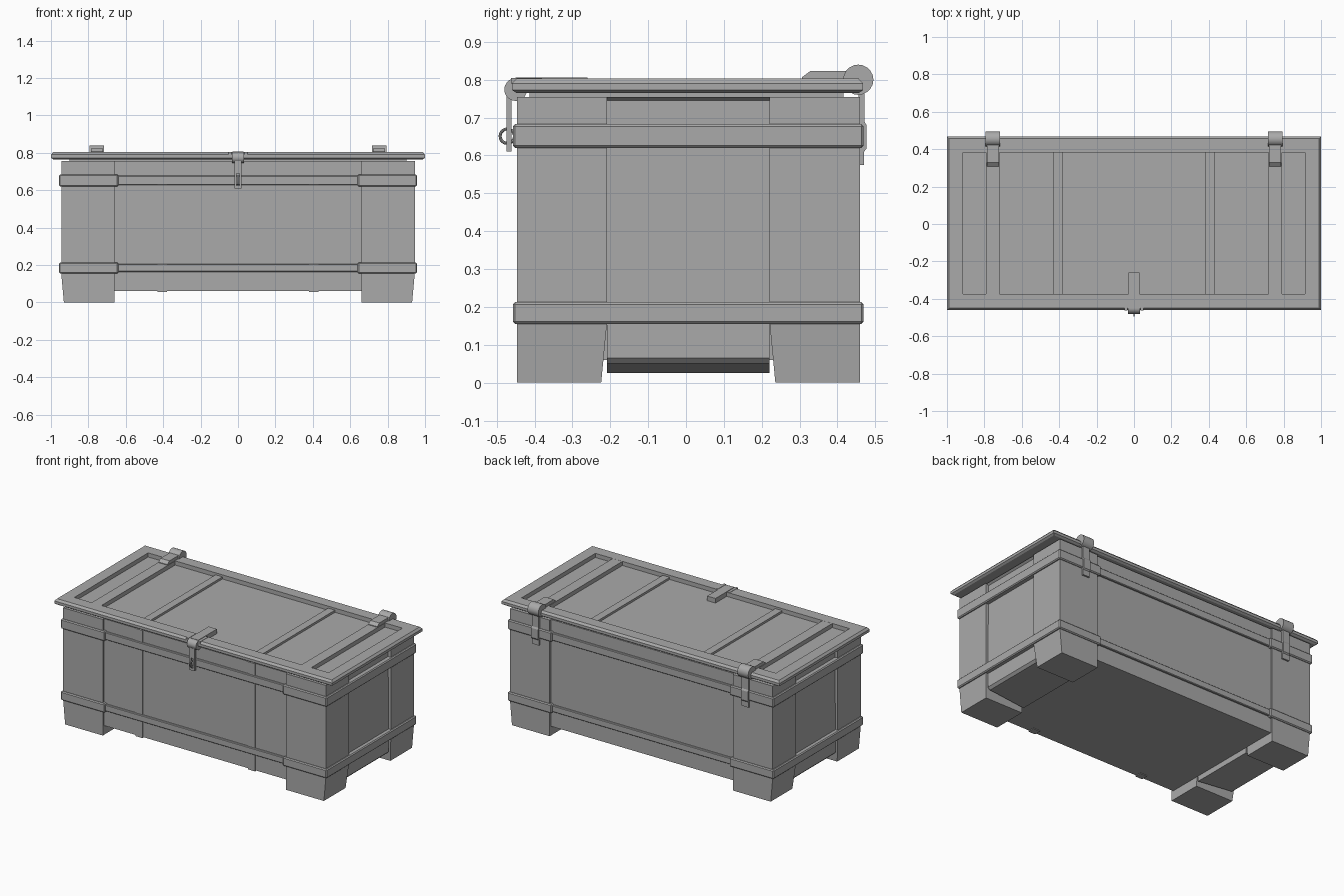
import bpy, bmesh, math
from mathutils import Matrix

if "Cube" in bpy.data.objects:
    bpy.data.objects.remove(bpy.data.objects["Cube"], do_unlink=True)

grey = bpy.data.materials.new("plain_grey")
grey.use_nodes = True
colour = (0.4, 0.4, 0.4, 1)
grey.diffuse_color = colour
grey.node_tree.nodes["Principled BSDF"].inputs["Base Color"].default_value = colour

CY = 0.006            # depth centre of the chest
POST_X, POST_Y = 0.945, 0.453
GAP_X, GAP_Y = 0.66, 0.215


def finish(name, bm, smooth=False):
    bmesh.ops.recalc_face_normals(bm, faces=bm.faces)
    mesh = bpy.data.meshes.new(name)
    bm.to_mesh(mesh)
    bm.free()
    mesh.materials.append(grey)
    obj = bpy.data.objects.new(name, mesh)
    bpy.context.collection.objects.link(obj)
    if smooth:
        bpy.ops.object.select_all(action='DESELECT')
        obj.select_set(True)
        bpy.context.view_layer.objects.active = obj
        bpy.ops.object.shade_smooth_by_angle(angle=math.radians(35))
    return obj


def box(name, xs, ys, zs, bevel=0, move=None):
    bm = bmesh.new()
    bmesh.ops.create_cube(bm, size=1)
    for v in bm.verts:
        for i, (a, b) in enumerate((xs, ys, zs)):
            v.co[i] = (a + b) / 2 + v.co[i] * (b - a)
        if move:
            move(v.co)
    if bevel:
        bmesh.ops.bevel(bm, geom=bm.edges[:], offset=bevel, segments=1, affect='EDGES')
    return finish(name, bm)


def prism(name, outline, axis, start, end):
    """Extrude an outline along x or y; points are (y, z) or (x, z)."""
    bm = bmesh.new()
    put = (lambda p: (start, *p)) if axis == 'x' else (lambda p: (p[0], start, p[1]))
    face = bm.faces.new([bm.verts.new(put(p)) for p in outline])
    new = bmesh.ops.extrude_face_region(bm, geom=[face])["geom"]
    shift = (end - start, 0, 0) if axis == 'x' else (0, end - start, 0)
    bmesh.ops.translate(bm, vec=shift, verts=[g for g in new if isinstance(g, bmesh.types.BMVert)])
    return finish(name, bm)


def barrel(name, x, y, z, radius, width):
    bm = bmesh.new()
    bmesh.ops.create_cone(bm, cap_ends=True, segments=20, radius1=radius, radius2=radius, depth=width,
                          matrix=Matrix.Translation((x, y, z)) @ Matrix.Rotation(math.pi / 2, 4, 'Y'))
    return finish(name, bm, True)


# Main body
box("body", (-0.9, 0.9), (CY - 0.44, CY + 0.44), (0.06, 0.755))
box("lid_lip", (-0.9, 0.9), (CY - 0.42, CY + 0.41), (0.75, 0.77))

for s, side in ((1, "left"), (-1, "right")):
    span = lambda a, b: tuple(sorted((s * a, s * b)))

    # End panel with sloping skirt and top moulding
    outline = [(0.66, 0.025), (0.9, 0.05), (0.915, 0.05), (0.93, 0.065),
               (0.925, 0.745), (0.938, 0.755), (0.66, 0.755)]
    prism(side + "_end_panel", [(s * x, z) for x, z in outline], 'y', CY - GAP_Y, CY + GAP_Y)

    # Corner posts and tapered feet
    for t, end in ((-1, "front"), (1, "back")):
        ys = tuple(sorted((CY + t * GAP_Y, CY + t * POST_Y)))

        def taper(co):
            if co.z < 0.1:
                if abs(co.x) > 0.8:
                    co.x -= s * 0.014
                if abs(co.y - CY) < 0.3:
                    co.y += t * 0.015
        box(f"{end}_{side}_post", span(GAP_X, POST_X), ys, (0.155, 0.755))
        box(f"{end}_{side}_foot", span(GAP_X, POST_X), ys, (0, 0.155), move=taper)

    # Bands wrapping the ends
    for level, z0, z1 in (("lower", 0.155, 0.213), ("upper", 0.62, 0.683)):
        box(f"{side}_{level}_end_band", span(0.64, 0.957), (CY - 0.463, CY + 0.463), (z0, z1), 0.006)

    # Front battens
    box(side + "_front_batten", span(0.38, 0.43), (CY - 0.445, CY - 0.4), (0.055, 0.755))

    # Lid ribs
    box(side + "_outer_rib", span(0.72, 0.79), (CY - 0.385, CY + 0.385), (0.77, 0.8025))
    box(side + "_inner_rib", span(0.38, 0.43), (CY - 0.385, CY + 0.385), (0.77, 0.79))

    # Rear hinge: strap, knuckle and hanging plate
    hx = s * 0.755
    prism(side + "_hinge_strap", [(0.307, 0.8), (0.307, 0.807), (0.328, 0.823), (0.46, 0.823), (0.46, 0.8)],
          'x', hx - 0.032, hx + 0.032)
    barrel(side + "_hinge_knuckle", hx, 0.455, 0.8, 0.04, 0.078)
    prism(side + "_hinge_plate", [(0.455, 0.79), (0.455, 0.575), (0.47, 0.575), (0.47, 0.61), (0.477, 0.618),
                                  (0.477, 0.68), (0.471, 0.69), (0.471, 0.79)],
          'x', hx - 0.025, hx + 0.025)

# Bands across the front and back
for level, z0, z1 in (("lower", 0.163, 0.206), ("upper", 0.627, 0.677)):
    box(level + "_long_band", (-0.65, 0.65), (CY - 0.453, CY + 0.453), (z0, z1), 0.004)

# Lid: rectangular rings lofted from underside to recessed floor
bm = bmesh.new()
rings = []
for inset, z in ((0.012, 0.765), (0, 0.773), (0, 0.79), (0.012, 0.803), (0.085, 0.803), (0.085, 0.776)):
    x, y = 1 - inset, 0.464 - inset
    rings.append([bm.verts.new((a * x, CY - 0.002 + b * y, z)) for a, b in ((-1, -1), (1, -1), (1, 1), (-1, 1))])
for low, high in zip(rings, rings[1:]):
    for i in range(4):
        j = (i + 1) % 4
        bm.faces.new((low[i], low[j], high[j], high[i]))
bm.faces.new(rings[0])
bm.faces.new(rings[-1])
finish("lid", bm)

# Front latch: strap, knuckle, side lugs and slotted hasp
box("latch_strap", (-0.03, 0.03), (-0.45, -0.26), (0.775, 0.806))
barrel("latch_knuckle", 0, -0.45, 0.774, 0.03, 0.066)
for s in (-1, 1):
    box("latch_lug", tuple(sorted((s * 0.035, s * 0.05))), (-0.462, -0.38), (0.79, 0.805))
    box("hasp_side", tuple(sorted((s * 0.007, s * 0.019))), (-0.474, -0.461), (0.61, 0.77))
for z0, z1 in ((0.61, 0.625), (0.69, 0.77)):
    box("hasp_bridge", (-0.01, 0.01), (-0.474, -0.461), (z0, z1))

# Staple ring through the hasp
bpy.ops.mesh.primitive_torus_add(major_radius=0.019, minor_radius=0.004, major_segments=20, minor_segments=8,
                                 location=(0, -0.472, 0.651), rotation=(0, math.pi / 2, 0))
ring = bpy.context.object
ring.name = "staple_ring"
ring.data.materials.append(grey)
bpy.ops.object.shade_smooth_by_angle()
